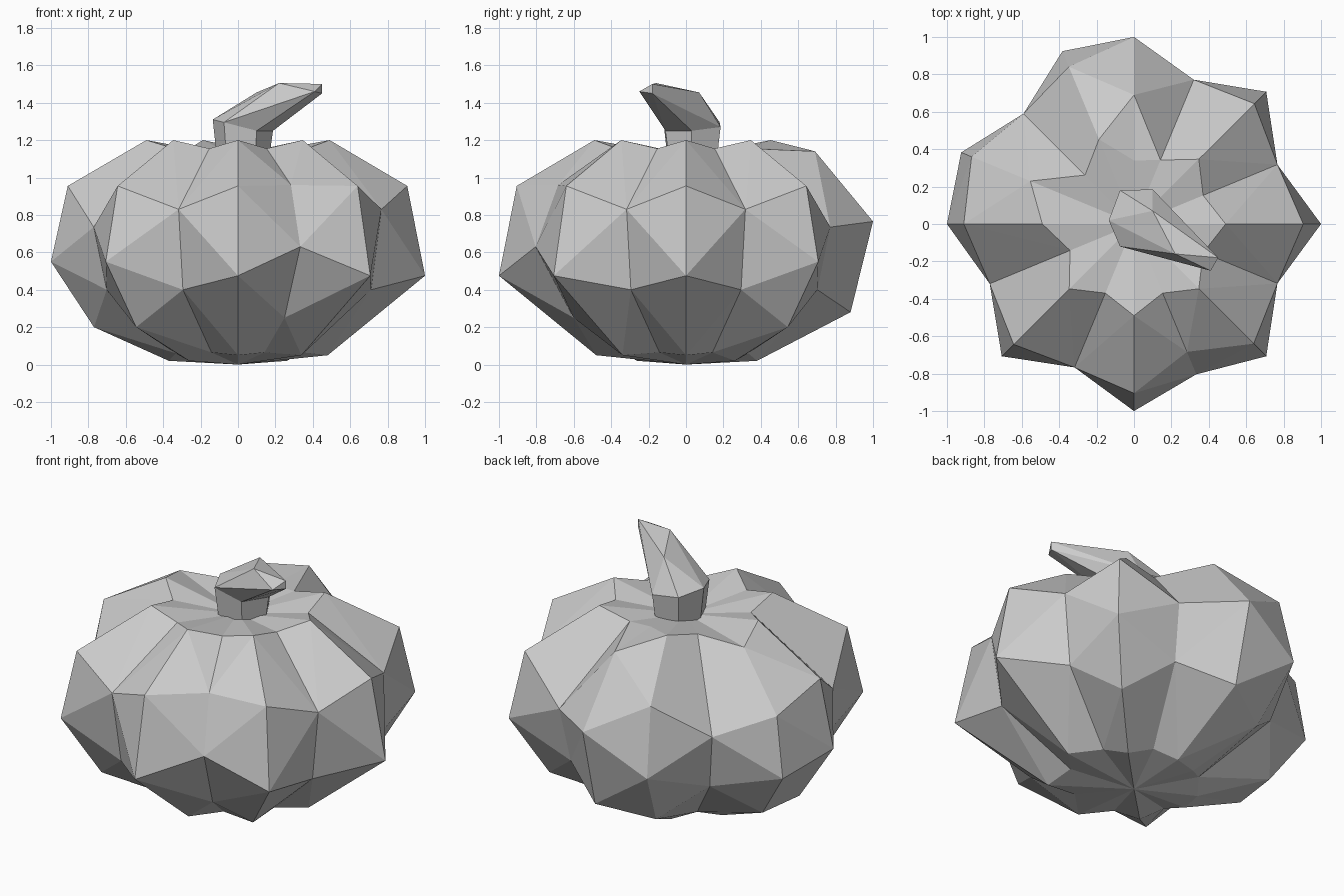
import bpy, bmesh
from math import cos, sin, pi

if "Cube" in bpy.data.objects:
    bpy.data.objects.remove(bpy.data.objects["Cube"])


def finish(bm, name):
    bmesh.ops.recalc_face_normals(bm, faces=bm.faces[:])
    me = bpy.data.meshes.new(name)
    bm.to_mesh(me)
    bm.free()
    ob = bpy.data.objects.new(name, me)
    bpy.context.collection.objects.link(ob)
    return ob


def zip_columns(bm, p, q):
    """Fill between two vertex columns, always taking the shorter diagonal."""
    i = j = 0
    while i < len(p) - 1 or j < len(q) - 1:
        up_p = (p[i + 1].co - q[j].co).length if i < len(p) - 1 else 99
        up_q = (q[j + 1].co - p[i].co).length if j < len(q) - 1 else 99
        if up_p < up_q:
            bm.faces.new((p[i], q[j], p[i + 1]))
            i += 1
        else:
            bm.faces.new((p[i], q[j], q[j + 1]))
            j += 1


# Rib and groove profiles as (radius, height), bottom to top
PROFILES = {
    "S": [(.48, .05), (1, .475), (.905, .955), (.49, 1.2)],
    "T": [(.37, .02), (.77, .20), (1, .55), (.91, .955), (.49, 1.2)],
    "U": [(.38, .02), (.88, .28), (1, .765), (.69, 1.14), (.34, 1.16)],
    "V": [(.37, .02), (.79, .20), (1, .49), (.94, .85), (.60, 1.14)],
    "a": [(.37, .065), (.77, .40), (.83, .83), (.40, 1.155)],
    "b": [(.37, .065), (.65, .25), (.87, .63), (.74, .96), (.40, 1.155)],
    "c": [(.36, .06), (.76, .40), (.835, .735), (.37, 1.155)],
}
# Sixteen columns, counter-clockwise from +x (capitals are ribs)
COLUMNS = "SaTcUTcVTcTaSbSa"

# Ribbed body
bm = bmesh.new()
n = len(COLUMNS)
cols = []
for i, key in enumerate(COLUMNS):
    a = 2 * pi * i / n
    cols.append([bm.verts.new((r * cos(a), r * sin(a), z)) for r, z in PROFILES[key]])
bottom = bm.verts.new((0, 0, 0))
top = bm.verts.new((0, 0, 1.11))
for i in range(n):
    p, q = cols[i], cols[(i + 1) % n]
    bm.faces.new((bottom, q[0], p[0]))
    bm.faces.new((top, p[-1], q[-1]))
    zip_columns(bm, p, q)
finish(bm, "pumpkin_body")

# Stem: six-sided base flaring to a tilted collar
collar = [(-.135, .02, 1.31), (-.075, .18, 1.295), (.1, .185, 1.27),
          (.187, .03, 1.25), (.1, -.11, 1.25), (-.075, -.12, 1.295)]
bm = bmesh.new()
hi = [bm.verts.new(p) for p in collar]
lo = [bm.verts.new((.03 + (x - .03) * .85, .035 + (y - .035) * .85, 1.08))
      for x, y, z in collar]
for i in range(6):
    j = (i + 1) % 6
    bm.faces.new((lo[i], lo[j], hi[j], hi[i]))
bm.faces.new(lo[::-1])
finish(bm, "stem_base")

# Stem: bent upper part tapering to the cut tip
tip = [(.1, .07, 1.455), (.22, -.16, 1.505), (.45, -.18, 1.5),
       (.45, -.18, 1.45), (.41, -.25, 1.46)]
bm = bmesh.new()
for p in collar + tip:
    bm.verts.new(p)
bmesh.ops.convex_hull(bm, input=bm.verts[:])
finish(bm, "stem_tip")
